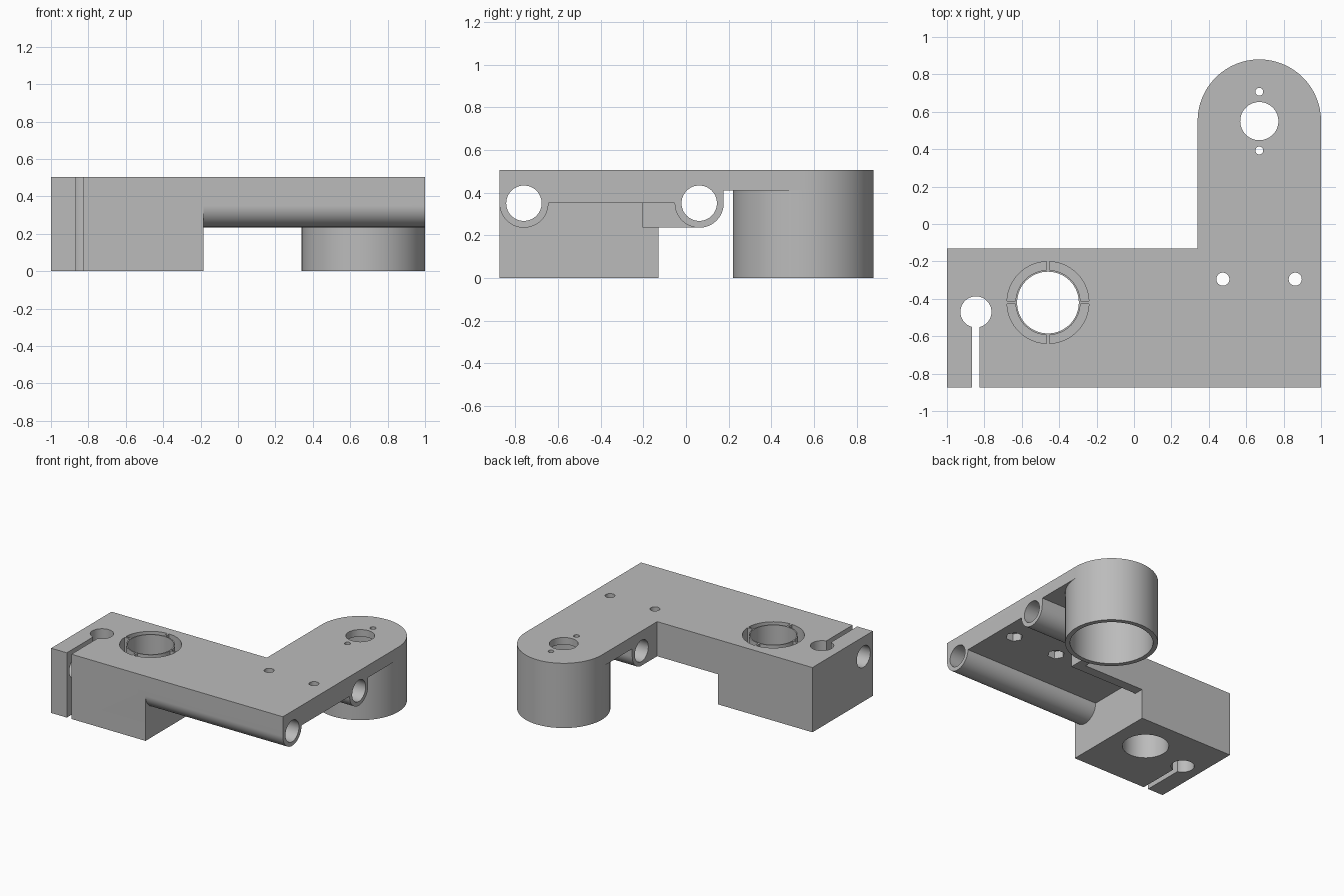
import bpy
import bmesh
from math import asin, cos, pi, sin
from mathutils import Vector

if "Cube" in bpy.data.objects:
    bpy.data.objects.remove(bpy.data.objects["Cube"])

TOP, EDGE = 0.505, 0.875
BLOCK_X, BACK_Y, ARM_X = -0.185, -0.13, 0.34
ROD_Z, ROD_R, TUBE_R = 0.35, 0.083, 0.115
MOTOR = (0.67, 0.55)
BEARING = (-0.46, -0.42)

grey = bpy.data.materials.new("plain grey")
grey.use_nodes = True
grey.diffuse_color = (0.5, 0.5, 0.5, 1)
grey.node_tree.nodes["Principled BSDF"].inputs["Base Color"].default_value = grey.diffuse_color


def arc(center, radius, start, end, steps):
    return [(center[0] + radius * cos(start + (end - start) * i / steps),
             center[1] + radius * sin(start + (end - start) * i / steps))
            for i in range(steps + 1)]


def circle(center, radius, steps=64):
    return arc(center, radius, 0, 2 * pi, steps)[:-1]


def prism(name, outline, lo, hi, along_x=False):
    """Extrude an outline in xy along z, or an outline in yz along x."""
    bm = bmesh.new()
    place = (lambda a, b: (lo, a, b)) if along_x else (lambda a, b: (a, b, lo))
    face = bm.faces.new([bm.verts.new(place(a, b)) for a, b in outline])
    shift = Vector((hi - lo, 0, 0) if along_x else (0, 0, hi - lo))
    moved = bmesh.ops.extrude_face_region(bm, geom=[face])["geom"]
    bmesh.ops.translate(bm, vec=shift,
                        verts=[v for v in moved if isinstance(v, bmesh.types.BMVert)])
    bmesh.ops.recalc_face_normals(bm, faces=bm.faces)
    mesh = bpy.data.meshes.new(name)
    bm.to_mesh(mesh)
    bm.free()
    mesh.materials.append(grey)
    obj = bpy.data.objects.new(name, mesh)
    bpy.context.scene.collection.objects.link(obj)
    return obj


def box(name, x0, x1, y0, y1, z0, z1):
    return prism(name, [(x0, y0), (x1, y0), (x1, y1), (x0, y1)], z0, z1)


def combine(body, part, operation):
    mod = body.modifiers.new(part.name, "BOOLEAN")
    mod.operation, mod.solver, mod.object = operation, "EXACT", part
    bpy.context.view_layer.objects.active = body
    bpy.ops.object.modifier_apply(modifier=mod.name)
    bpy.data.objects.remove(part)


# Top plate: L shape with a rounded arm end
outline = [(-1, -EDGE), (1, -EDGE)] + arc(MOTOR, 0.33, 0, pi, 32)
outline += [(ARM_X, BACK_Y), (-1, BACK_Y)]
body = prism("carriage_bracket", outline, 0.41, TOP)

# Solid parts under the plate
INNER = 0.45
solids = [
    box("clamp_block", -1, BLOCK_X, -EDGE, BACK_Y, 0, INNER),
    box("front_slab", -0.3, 1, -EDGE, BACK_Y, ROD_Z, INNER),
    box("arm_slab", ARM_X, 1, -0.3, 0.06, ROD_Z, INNER),
    box("back_rib", -0.3, 0.41, -0.205, BACK_Y, 0.235, INNER),
    box("arm_rib", ARM_X, 0.41, -0.205, 0.06, 0.235, INNER),
    prism("motor_cup", circle(MOTOR, 0.33), 0, INNER),
]
for name, y, x0 in (("front_rod_tube", -0.76, -0.3), ("back_rod_tube", 0.062, ARM_X)):
    profile = arc((y, ROD_Z), TUBE_R, pi, 2 * pi, 32)
    profile += [(y + TUBE_R, INNER), (y - TUBE_R, INNER)]
    solids.append(prism(name, profile, x0, 1, along_x=True))
for part in solids:
    combine(body, part, "UNION")

# Holes for rods, motor, bearing and screws
cutters = [
    prism("front_rod_hole", circle((-0.76, ROD_Z), ROD_R), -1.1, 1.1, True),
    prism("back_rod_hole", circle((0.062, ROD_Z), ROD_R), 0.2, 1.1, True),
    prism("motor_pocket", circle(MOTOR, 0.295), -0.1, INNER),
    prism("shaft_hole", circle(MOTOR, 0.102), 0.3, 0.6),
    prism("bearing_bore", circle(BEARING, 0.165), -0.1, 0.6),
    prism("clamp_hole", circle((-0.845, -0.47), ROD_R), -0.1, 0.6),
    box("clamp_slot", -0.865, -0.825, -1, -0.5, -0.1, 0.6),
]
for y in (-0.157, 0.157):
    cutters.append(prism("motor_screw_hole", circle((MOTOR[0], MOTOR[1] + y), 0.021, 24), 0.3, 0.6))
for x in (0.475, 0.862):
    cutters.append(prism("screw_hole", circle((x, -0.295), 0.035, 32), 0.3, 0.6))
    cutters.append(prism("nut_pocket", circle((x, -0.295), 0.062, 6), 0.3, 0.41))

# Groove around the bearing sleeve, bridged by four thin ribs
for i in range(4):
    a = i * pi / 2
    outer, inner = asin(0.007 / 0.219), asin(0.007 / 0.174)
    sector = arc(BEARING, 0.219, a + outer, a + pi / 2 - outer, 16)
    sector += arc(BEARING, 0.174, a + pi / 2 - inner, a + inner, 16)
    cutters.append(prism("sleeve_groove", sector, 0.06, 0.6))
for part in cutters:
    combine(body, part, "DIFFERENCE")

# Smooth round surfaces, sharp edges kept
bpy.ops.object.select_all(action="DESELECT")
body.select_set(True)
bpy.context.view_layer.objects.active = body
bpy.ops.object.shade_smooth_by_angle(angle=pi / 6)
